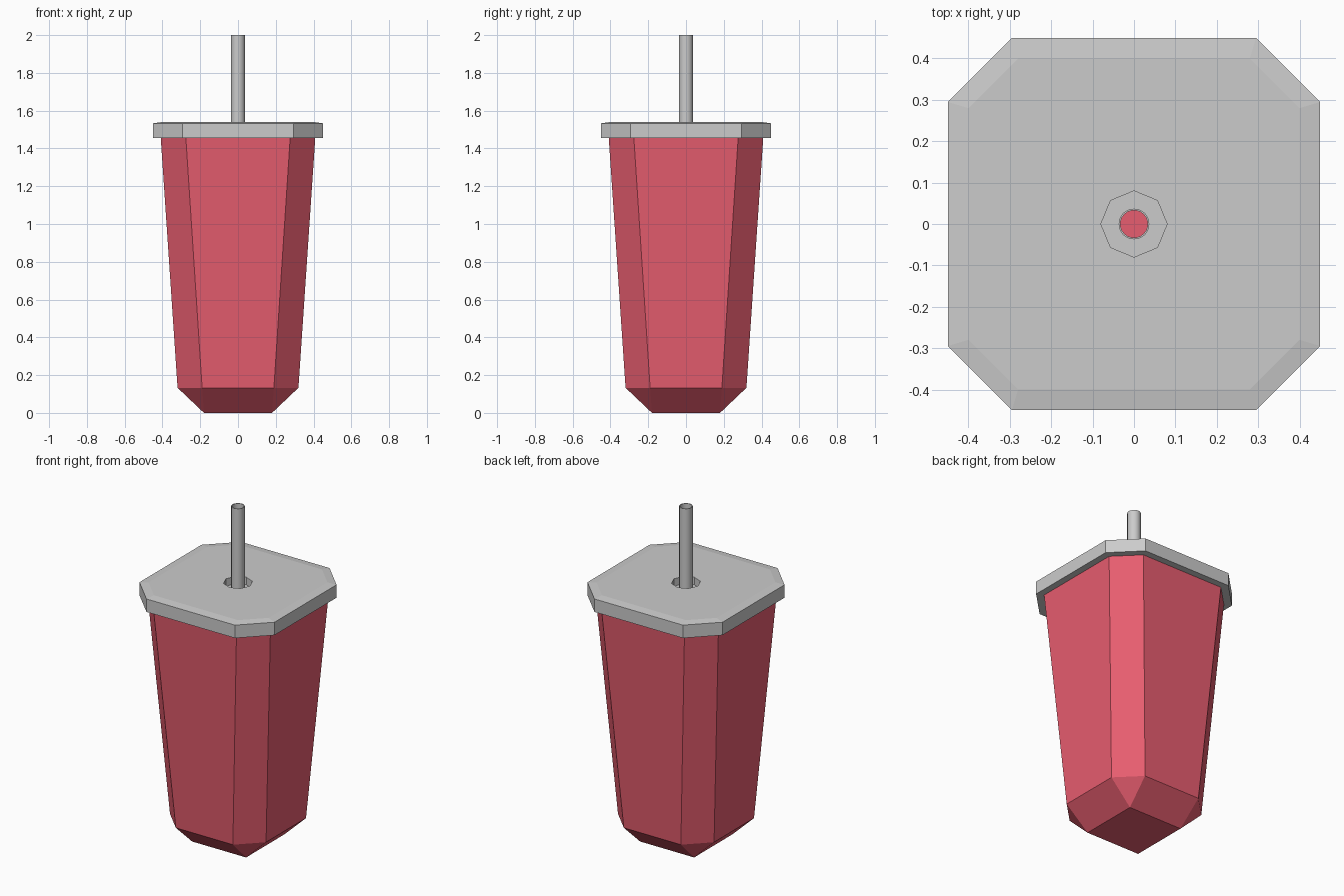
import bpy, bmesh
from math import cos, sin, pi

if "Cube" in bpy.data.objects:
    bpy.data.objects.remove(bpy.data.objects["Cube"])


def octagon(h, f, z):
    """Chamfered square: half width h, half length of flat side f."""
    return [(h, -f, z), (h, f, z), (f, h, z), (-f, h, z),
            (-h, f, z), (-h, -f, z), (-f, -h, z), (f, -h, z)]


def circle(r, z, n, start=0.0):
    return [(r * cos(start + 2 * pi * i / n), r * sin(start + 2 * pi * i / n), z)
            for i in range(n)]


def loft(name, rings, cap=False, closed=False):
    """Join successive rings with quads; cap the first or close the loop."""
    bm = bmesh.new()
    loops = [[bm.verts.new(p) for p in ring] for ring in rings]
    pairs = list(zip(loops, loops[1:]))
    if closed:
        pairs.append((loops[-1], loops[0]))
    n = len(loops[0])
    for a, b in pairs:
        for i in range(n):
            j = (i + 1) % n
            bm.faces.new((a[i], a[j], b[j], b[i]))
    if cap:
        bm.faces.new(loops[0][::-1])
    bmesh.ops.remove_doubles(bm, verts=bm.verts, dist=0.0005)
    bmesh.ops.recalc_face_normals(bm, faces=bm.faces)
    mesh = bpy.data.meshes.new(name)
    bm.to_mesh(mesh)
    bm.free()
    ob = bpy.data.objects.new(name, mesh)
    bpy.context.collection.objects.link(ob)
    return ob


# Cup: square foot widening to a tapered eight-sided body
cup = loft("cup", [octagon(0.18, 0.18, 0), octagon(0.32, 0.19, 0.133),
                   octagon(0.41, 0.277, 1.47)], cap=True)
red = bpy.data.materials.new("cup_red")
red.diffuse_color = (0.8, 0.11, 0.16, 1)
red.use_nodes = True
red.node_tree.nodes["Principled BSDF"].inputs["Base Color"].default_value = red.diffuse_color
cup.data.materials.append(red)

# Lid: overhanging rim, slightly raised top, recessed straw hole
loft("lid", [octagon(0.39, 0.262, 1.455), octagon(0.45, 0.295, 1.455),
             octagon(0.45, 0.295, 1.533), octagon(0.40, 0.28, 1.54),
             circle(0.08, 1.54, 8), circle(0.08, 1.495, 8),
             circle(0.037, 1.495, 8)])

# Straw: thin open tube running down into the cup
straw = loft("straw", [circle(0.037, 0.08, 24), circle(0.037, 2.0, 24),
                       circle(0.033, 2.0, 24), circle(0.033, 0.08, 24)], closed=True)
bpy.context.view_layer.objects.active = straw
straw.select_set(True)
bpy.ops.object.shade_smooth_by_angle()
